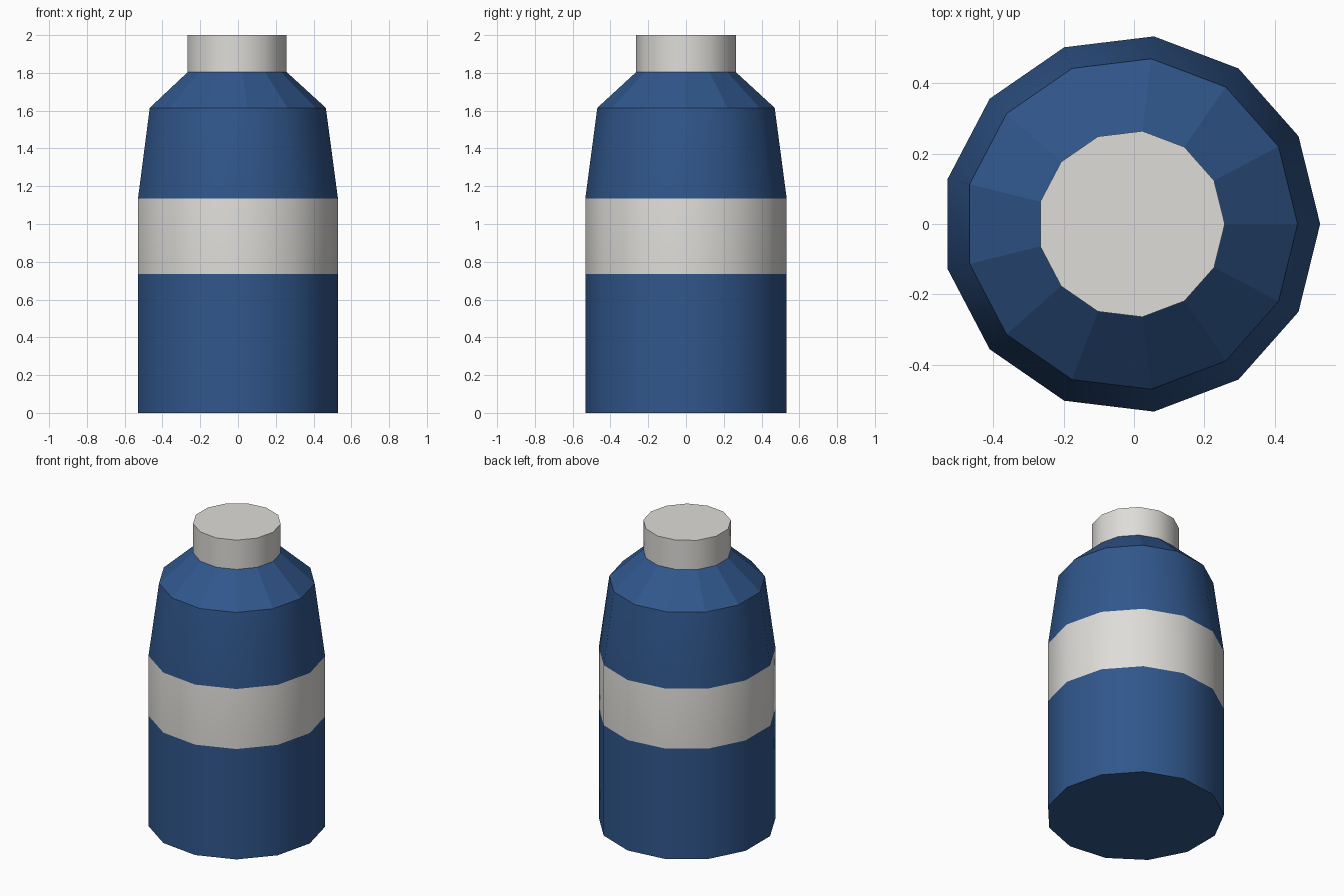
import bpy, bmesh, math

if "Cube" in bpy.data.objects:
    bpy.data.objects.remove(bpy.data.objects["Cube"])

SIDES = 13
CX = -0.008  # the 13-sided outline is centred by its bounds


def material(name, rgb):
    m = bpy.data.materials.new(name)
    m.diffuse_color = (*rgb, 1.0)
    m.use_nodes = True
    m.node_tree.nodes["Principled BSDF"].inputs["Base Color"].default_value = m.diffuse_color
    return m


BLUE = material("blue", (0.030, 0.095, 0.262))
WHITE = material("off white", (0.73, 0.72, 0.69))


def lathe(name, profile, mats, smooth, pale=lambda z: 0):
    """Stack 13-sided rings (radius, z), cap both ends, colour by height.
    smooth(z) says if the side face centred at height z is smooth."""
    bm = bmesh.new()
    rings = []
    for r, z in profile:
        rings.append([bm.verts.new((CX + r * math.cos(math.tau * i / SIDES),
                                    r * math.sin(math.tau * i / SIDES), z))
                      for i in range(SIDES)])
    for a, b in zip(rings, rings[1:]):
        for i in range(SIDES):
            j = (i + 1) % SIDES
            f = bm.faces.new((a[i], a[j], b[j], b[i]))
            z = (a[i].co.z + b[i].co.z) / 2
            f.smooth = smooth(z)
            f.material_index = pale(z)
    bm.faces.new(rings[0][::-1])
    bm.faces.new(rings[-1])
    me = bpy.data.meshes.new(name)
    bm.to_mesh(me)
    bm.free()
    for m in mats:
        me.materials.append(m)
    ob = bpy.data.objects.new(name, me)
    bpy.context.collection.objects.link(ob)
    return ob


# Bottle body: straight wall with pale band, tapered top, faceted shoulder
lathe("bottle_body",
      [(0.537, 0.0), (0.537, 0.735), (0.537, 1.135), (0.473, 1.615), (0.265, 1.805)],
      [BLUE, WHITE],
      smooth=lambda z: z < 1.615,
      pale=lambda z: int(0.735 < z < 1.135))

# Screw cap
lathe("cap", [(0.266, 1.805), (0.266, 2.0)], [WHITE], smooth=lambda z: True)
